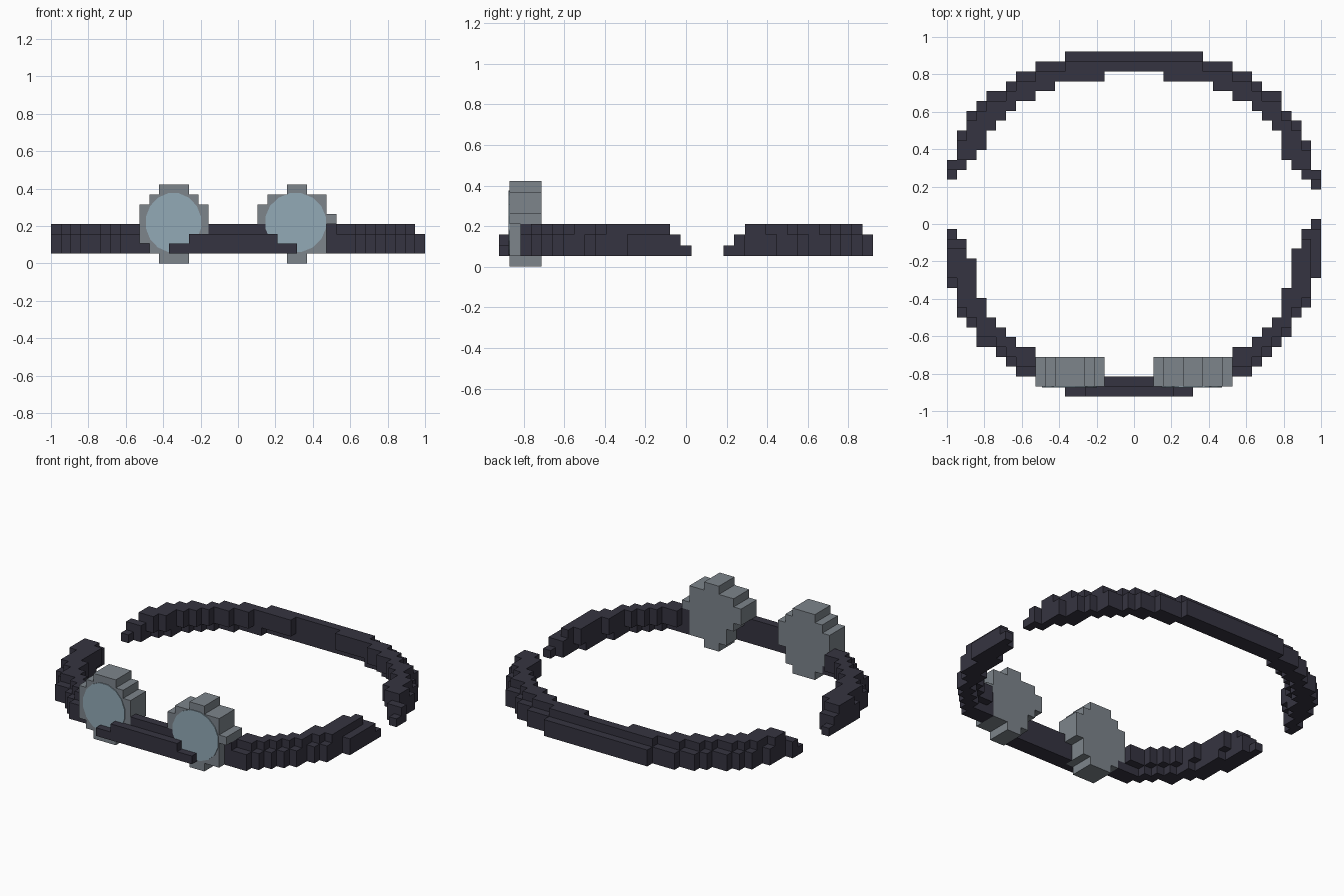
import bpy, bmesh, math
from mathutils import Vector

cube = bpy.data.objects.get("Cube")
if cube:
    bpy.data.objects.remove(cube, do_unlink=True)

U = 2 / 38                                   # edge of one block
ORIGIN = Vector((-1, -17.5 * U, 0))
WIDE = 37                                    # last block index across x


def material(name, rgb):
    mat = bpy.data.materials.new(name)
    mat.use_nodes = True
    mat.diffuse_color = (*rgb, 1)
    mat.node_tree.nodes["Principled BSDF"].inputs["Base Color"].default_value = (*rgb, 1)
    return mat


def add_object(name, bm, mat):
    mesh = bpy.data.meshes.new(name)
    bm.to_mesh(mesh)
    bm.free()
    mesh.materials.append(mat)
    obj = bpy.data.objects.new(name, mesh)
    bpy.context.scene.collection.objects.link(obj)
    return obj


def blocks(name, cells, mat):
    """Outer skin of a set of grid blocks, with flat areas merged."""
    bm = bmesh.new()
    for cell in cells:
        for axis in range(3):
            for side in (0, 1):
                near = list(cell)
                near[axis] += 2 * side - 1
                if tuple(near) in cells:
                    continue
                ring = [(0, 0), (1, 0), (1, 1), (0, 1)]
                if not side:
                    ring.reverse()
                verts = []
                for a, b in ring:
                    p = Vector(cell)
                    p[axis] += side
                    p[(axis + 1) % 3] += a
                    p[(axis + 2) % 3] += b
                    verts.append(bm.verts.new(ORIGIN + p * U))
                bm.faces.new(verts)
    bmesh.ops.remove_doubles(bm, verts=bm.verts, dist=U / 100)
    bmesh.ops.dissolve_limit(bm, angle_limit=math.radians(1), verts=bm.verts, edges=bm.edges)
    return add_object(name, bm, mat)


def lens(name, x, z, rx, rz, mat):
    """Thin round plate on the front of a goggle."""
    front, thick, sides = ORIGIN.y + U, 0.005, 16
    bm = bmesh.new()
    angles = [math.tau * (i + 0.5) / sides for i in range(sides)]
    face = bm.faces.new([bm.verts.new((x + rx * math.cos(a), front - thick, z + rz * math.sin(a)))
                         for a in angles])
    out = bmesh.ops.extrude_face_region(bm, geom=[face])
    moved = [v for v in out["geom"] if isinstance(v, bmesh.types.BMVert)]
    bmesh.ops.translate(bm, verts=moved, vec=(0, thick, 0))
    bmesh.ops.recalc_face_normals(bm, faces=bm.faces)
    return add_object(name, bm, mat)


charcoal = material("charcoal strap", (0.036, 0.034, 0.052))
steel = material("steel grey", (0.205, 0.232, 0.26))
glass = material("pale blue glass", (0.29, 0.40, 0.47))

# Goggle housings: first and last block of each row, from the bottom up
right_rows = [(11, 13), (10, 14), (9, 14), (9, 15), (9, 15), (9, 15), (10, 14), (11, 13)]
left_rows = [(24, 25), (23, 27), (23, 27), (22, 27), (21, 28), (21, 27), (22, 27), (24, 25)]


def housing(rows):
    return {(i, j, k) for k, (a, b) in enumerate(rows)
            for i in range(a, b + 1) for j in (1, 2, 3)}


right_cells, left_cells = housing(right_rows), housing(left_rows)
blocks("right_goggle_housing", right_cells, steel)
blocks("left_goggle_housing", left_cells, steel)
lens("right_goggle_lens", -0.345, 0.218, 0.15, 0.16, glass)
lens("left_goggle_lens", 0.308, 0.218, 0.165, 0.16, glass)

# Strap footprint: depth span of each column, from the side tip inwards
front_cols = [(11, 16), (8, 15), (7, 13), (5, 9), (5, 7), (4, 6), (3, 5), (2, 4), (2, 4)]
back_cols = [(22, 23), (23, 26), (24, 28), (25, 29), (27, 30), (28, 30), (29, 31), (30, 32), (30, 32),
             (31, 33), (31, 33), (32, 33)] + [(32, 34)] * 4 + [(33, 34)] * 3


def strap(columns, outward):
    """Three layers; the top one steps in and the bottom one steps out."""
    cells = set()
    for n, (lo, hi) in enumerate(columns):
        for left in (False, True):
            shift = -outward if left and n < 4 else 0
            for layer in range(3):
                drop_out = int(layer == 2)
                if n == 0:
                    drop_in = layer
                elif n == 1:
                    drop_in = int(layer == 2)
                else:
                    drop_in = int(layer == 0 and hi - lo > 1)
                if n == 0 and left and layer == 2:
                    continue
                drop_lo, drop_hi = (drop_in, drop_out) if outward > 0 else (drop_out, drop_in)
                x = WIDE - n if left else n
                for j in range(lo + shift + drop_lo, hi + shift - drop_hi + 1):
                    cells.add((x, j, layer + 1))
    return cells


blocks("back_strap", strap(back_cols, 1), charcoal)

# Side straps run into the outer edges of the goggles
sides = strap(front_cols, -1)
sides |= {(9, j, 1) for j in (2, 3)}
sides |= {(28, j, k) for j in (2, 3) for k in (1, 2, 3)}
sides -= right_cells | left_cells
blocks("right_side_strap", {c for c in sides if c[0] < WIDE / 2}, charcoal)
blocks("left_side_strap", {c for c in sides if c[0] > WIDE / 2}, charcoal)

# Bridge between the goggles, with a raised bar across the front
bridge = {(i, 1, k) for i in range(15, 23) for k in (1, 2, 3)} - right_cells - left_cells
bridge |= {(i, 0, 1) for i in range(12, 25)} | {(i, 0, 2) for i in range(14, 23)}
blocks("front_bridge", bridge, charcoal)
